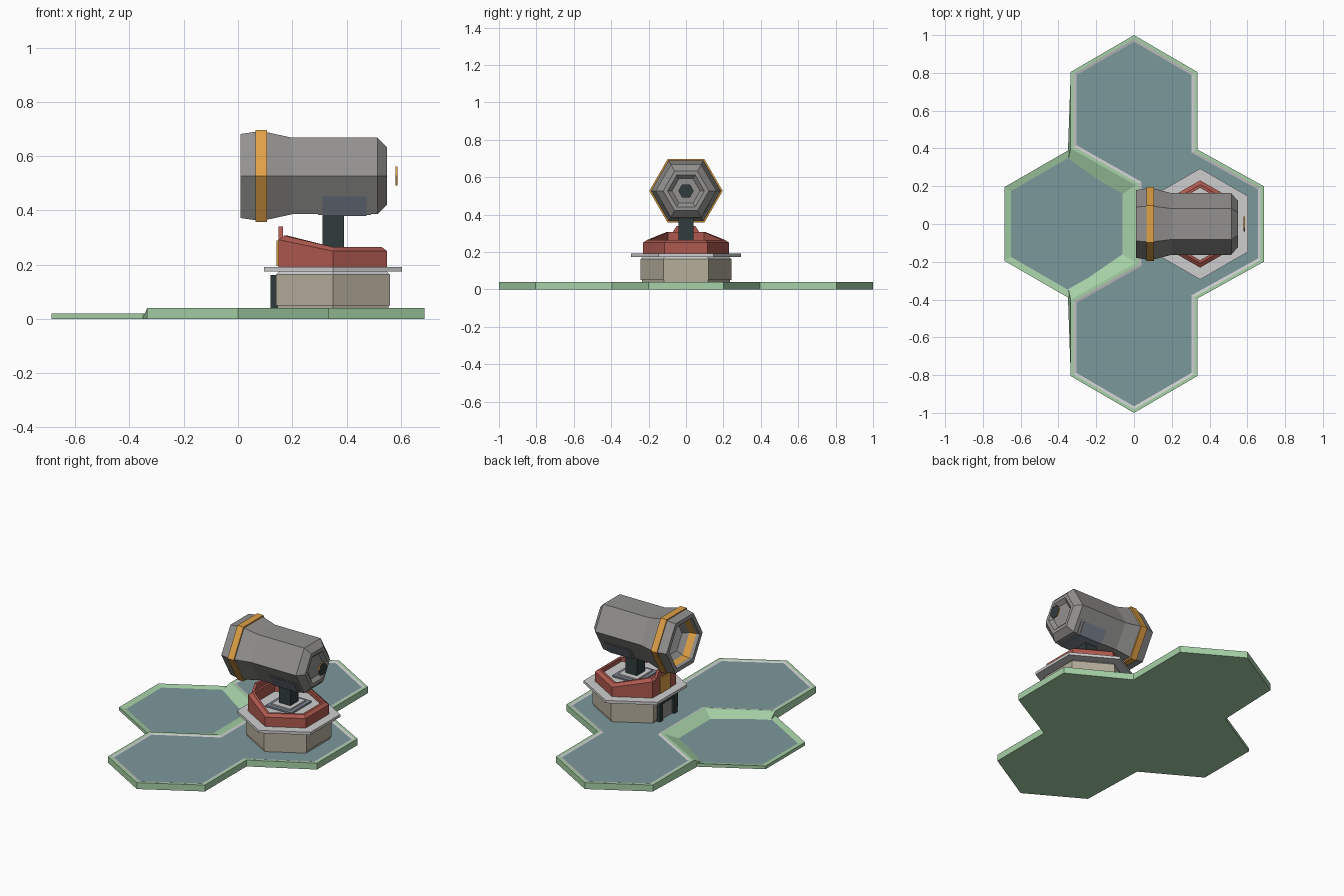
import bpy, bmesh, math
from mathutils import Vector

cube = bpy.data.objects.get("Cube")
if cube:
    bpy.data.objects.remove(cube, do_unlink=True)


def material(name, r, g, b):
    """Flat material from 0-255 display values, stored as linear."""
    col = [((c / 255 + 0.055) / 1.055) ** 2.4 for c in (r, g, b)] + [1]
    m = bpy.data.materials.new(name)
    m.use_nodes = True
    m.diffuse_color = col
    m.node_tree.nodes["Principled BSDF"].inputs["Base Color"].default_value = col
    return m


GREEN = material("pale green", 166, 209, 167)
TEAL = material("slate teal", 124, 152, 155)
LIGHT = material("light grey", 206, 206, 206)
RED = material("brick red", 174, 89, 79)
BEIGE = material("beige", 181, 173, 155)
GREY = material("mid grey", 146, 145, 143)
ORANGE = material("amber", 223, 160, 70)
DARK = material("near black", 48, 60, 60)
BLUE = material("blue grey", 122, 130, 143)


def finish(bm, name, mats):
    bmesh.ops.recalc_face_normals(bm, faces=bm.faces)
    me = bpy.data.meshes.new(name)
    bm.to_mesh(me)
    bm.free()
    for m in mats:
        me.materials.append(m)
    ob = bpy.data.objects.new(name, me)
    bpy.context.collection.objects.link(ob)
    return ob


def skin(bm, rings, bands=None, caps=(0, 0), closed=False):
    """Join rings of points into walls, with caps or closed into a loop."""
    vs = [[bm.verts.new(p) for p in r] for r in rings]
    n = len(vs[0])
    pairs = list(zip(vs, vs[1:])) + ([(vs[-1], vs[0])] if closed else [])
    for k, (a, b) in enumerate(pairs):
        for i in range(n):
            j = (i + 1) % n
            f = bm.faces.new((a[i], a[j], b[j], b[i]))
            f.material_index = bands[k] if bands else 0
    if not closed:
        for ring, mat in ((vs[0], caps[0]), (vs[-1], caps[1])):
            bm.faces.new(ring).material_index = mat
    return vs


def hexagon(axis, pos, r, c=(0, 0)):
    pts = []
    for k in range(6):
        a = math.radians(60 * k)
        u, v = r * math.cos(a), r * math.sin(a)
        pts.append((c[0] - v, c[1] + u, pos) if axis == "z" else (pos, u, c[1] + v))
    return pts


def hex_loft(name, axis, sections, mats, c, **kw):
    bm = bmesh.new()
    skin(bm, [hexagon(axis, p, r, c) for p, r in sections], **kw)
    return finish(bm, name, mats)


def box(name, x, y, z, mat):
    bm = bmesh.new()
    skin(bm, [[(x[0], y[0], h), (x[1], y[0], h), (x[1], y[1], h), (x[0], y[1], h)] for h in z])
    return finish(bm, name, [mat])


# Raised platform of three joined hexagons, with a sloped notch
half = [(0, 1), (.335, .805), (.335, .395), (.687, .2)]
back = [(-.335, .805)]
notch_top = [(-.335, .4), (.01, .205)]
notch_low = [(-.352, .32), (-.09, .14)]


def outline(notch, z):
    upper = list(reversed(notch)) + back + half
    lower = [(x, -y) for x, y in reversed(upper)]
    return [(x, y, z) for x, y in upper] + [
        (x, y, z) for x, y in lower if (x, y) != (0, 0)]


bm = bmesh.new()
skin(bm, [outline(notch_low, 0), outline(notch_top, .04)])
bmesh.ops.recalc_face_normals(bm, faces=bm.faces)
top = max(bm.faces, key=lambda f: f.calc_center_median().z)
bmesh.ops.inset_individual(bm, faces=[top], thickness=.016, use_even_offset=True)
top.material_index = 1
bmesh.ops.inset_individual(bm, faces=[top], thickness=.014, depth=-.004, use_even_offset=True)
top.material_index = 2
finish(bm, "raised_platform", [GREEN, LIGHT, TEAL])

# Low side tile
hex_loft("low_tile", "z", [(0, .389), (.02, .389), (.012, .348)], [GREEN, TEAL],
         (-.35, 0), caps=(0, 1))

# Turret base
C = (.35, 0)
hex_loft("base_foot", "z", [(.03, .236), (.055, .236)], [BEIGE], C)
hex_loft("base_housing", "z", [(.05, .243), (.163, .243), (.178, .225)], [BEIGE, LIGHT], C,
         bands=[0, 1], caps=(0, 1))
hex_loft("base_flange", "z", [(.174, .294), (.191, .294)], [LIGHT], C)

# Doorway on the side facing the low tile
for side, s in (("left", 1), ("right", -1)):
    y = sorted((s * .055, s * .085))
    box("door_post_" + side, (.12, .15), y, (.036, .162), DARK)
box("door_lintel", (.125, .15), (-.055, .055), (.135, .162), DARK)
box("door_panel", (.135, .142), (-.055, .055), (.036, .135), GREY)

# Red parapet, taller at the front wall
bm = bmesh.new()
rings = [(.19, .231), (.25, .231), (.265, .208), (.265, .192), (.24, .192)]
skin(bm, [hexagon("z", z, r, C) for z, r in rings], caps=(0, 1))
for v in bm.verts:
    if v.co.x < .22 and v.co.z > .245:
        v.co.z += .042
finish(bm, "parapet", [RED, LIGHT])
bm = bmesh.new()
skin(bm, [[(x, -.1, .26), (x, .1, .26), (x, .05, .34), (x, -.05, .34)] for x in (.15, .166)])
finish(bm, "parapet_crest", [RED])
box("parapet_plate", (.142, .151), (-.05, .05), (.195, .29), ORANGE)

# Mount
box("mount_plate", (.26, .44), (-.1, .1), (.238, .25), BLUE)
box("mount_step", (.285, .415), (-.075, .075), (.245, .258), LIGHT)
box("stalk", (.312, .39), (-.04, .04), (.235, .42), DARK)

# Barrel, given as (x, half height)
H = 2 / math.sqrt(3)
B = (0, .527)
barrel = [(.1, .09), (.07, .115), (.03, .125), (.01, .13), (.01, .155), (.085, .166), (.2, .141),
          (.515, .141), (.55, .106), (.55, .085), (.53, .065)]
hex_loft("barrel", "x", [(x, a * H) for x, a in barrel], [GREY, ORANGE, LIGHT], B,
         bands=[0, 1, 0, 0, 0, 0, 0, 0, 0, 0], caps=(2, 0))
hex_loft("barrel_band", "x", [(x, a * H) for x, a in
         ((.065, .15), (.065, .17), (.107, .17), (.107, .15))], [ORANGE], B, closed=True)

# Floating rear cap
hex_loft("rear_cap", "x", [(.58, .041), (.588, .041)], [ORANGE, DARK], B, caps=(1, 1))


# Cradle under the barrel, hugging its lower sides
def cradle(name, x0, x1, top_z, out, mat):
    a = .141 + out
    def y_at(z):
        return a * H - (B[1] - z) / math.sqrt(3)
    lo = B[1] - a
    sec = [(y_at(top_z), top_z), (y_at(lo), lo), (-y_at(lo), lo), (-y_at(top_z), top_z)]
    bm = bmesh.new()
    skin(bm, [[(x, y, z) for y, z in sec] for x in (x0, x1)])
    finish(bm, name, [mat])


cradle("cradle_frame", .295, .49, .462, .003, GREY)
cradle("cradle", .312, .473, .452, .006, BLUE)
